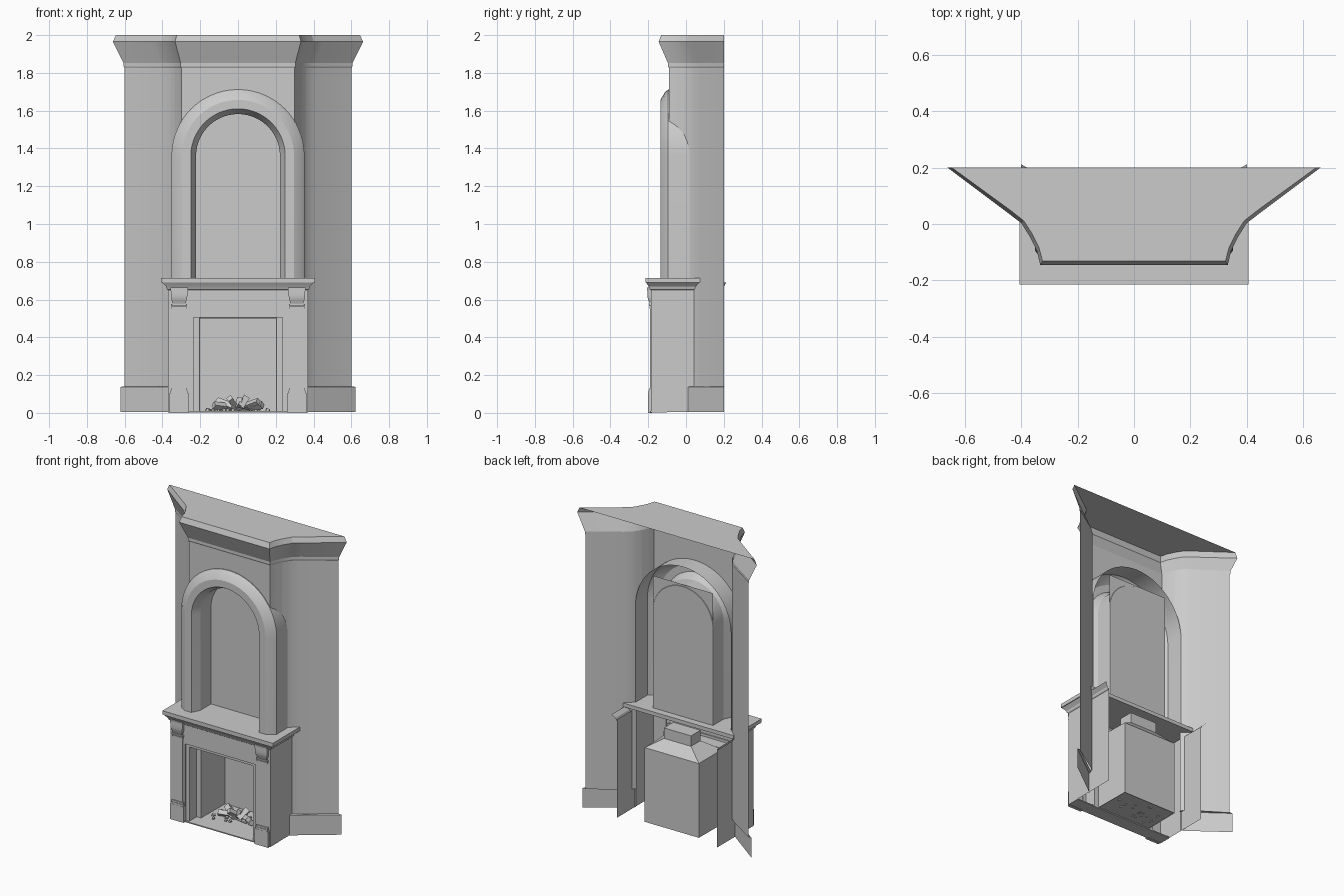
import bpy, math, random
from mathutils import Vector

if "Cube" in bpy.data.objects:
    bpy.data.objects.remove(bpy.data.objects["Cube"])

random.seed(4)


def make(name, verts, faces):
    me = bpy.data.meshes.new(name)
    me.from_pydata([tuple(v) for v in verts], [], faces)
    me.update()
    ob = bpy.data.objects.new(name, me)
    bpy.context.collection.objects.link(ob)
    return ob


def loft(name, rings, closed=False, caps=()):
    """Skin a list of equally long point rings; caps lists ring indices to fill."""
    n = len(rings[0])
    verts = [p for r in rings for p in r]
    faces = []
    for i in range(len(rings) - 1):
        for j in range(n if closed else n - 1):
            k = (j + 1) % n
            faces.append((i * n + j, i * n + k, (i + 1) * n + k, (i + 1) * n + j))
    for c in caps:
        c %= len(rings)
        faces.append(tuple(range(c * n, (c + 1) * n)))
    return make(name, verts, faces)


def box(name, x0, x1, y0, y1, z0, z1):
    rings = [[(x0, y0, z), (x1, y0, z), (x1, y1, z), (x0, y1, z)] for z in (z0, z1)]
    return loft(name, rings, True, (0, 1))


# Half plans (right side, front to back) of the breast wall and the cornice edge
WALL = [(.30, -.09), (.312, -.055), (.333, -.01), (.363, .035), (.405, .072), (.60, .20)]
EDGE = [(.333, -.145), (.345, -.095), (.37, -.045), (.40, .003), (.45, .041), (.662, .20)]
ARCH_Z, ARCH_R = 1.36, .352


def plan(t, z):
    half = [(a[0] + (b[0] - a[0]) * t, a[1] + (b[1] - a[1]) * t, z) for a, b in zip(WALL, EDGE)]
    return [(-x, y, z) for x, y, z in reversed(half)] + half


def wall_y(x):
    x = abs(x)
    if x <= WALL[0][0]:
        return WALL[0][1]
    for (xa, ya), (xb, yb) in zip(WALL, WALL[1:]):
        if x <= xb + 1e-6:
            return ya + (yb - ya) * (x - xa) / (xb - xa)


# Breast wall above the arch, cut along the arch curve
xs = [ARCH_R * math.cos(math.pi * i / 28) for i in range(29)]
xs = sorted(xs + [s * p[0] for p in WALL[:3] for s in (-1, 1)])
low = [(x, wall_y(x), ARCH_Z + math.sqrt(max(0, ARCH_R ** 2 - x * x))) for x in xs]
loft("breast_wall_upper", [low, [(x, y, 1.84) for x, y, z in low]])

# Splayed side walls and their skirting boards
for s, side in ((-1, "left"), (1, "right")):
    ps = [(s * x, wall_y(x)) for x in (ARCH_R, .363, .405, .60)]
    loft("breast_wall_" + side, [[(x, y, z) for x, y in ps] for z in (.135, ARCH_Z, 1.84)])
    outer = [(s * .365, .008), (s * .622, .20)]
    inner = [(s * .352, .018), (s * .60, .20)]
    loft("skirting_" + side, [[(x, y, z) for x, y in p]
                              for p, z in ((outer, .005), (outer, .138), (inner, .14))])

# Cornice with bead, cove and cap
loft("cornice", [plan(t, z) for t, z in
     ((0, 1.825), (.1, 1.835), (.1, 1.852), (1, 1.965), (.75, 2.0))], caps=(-1,))


# Arched niche surround, its back panel and the spandrel plate behind it
def arch(r, y):
    arc = [(-r * math.cos(math.pi * i / 28), y, ARCH_Z + r * math.sin(math.pi * i / 28))
           for i in range(29)]
    return [(-r, y, .705)] + arc + [(r, y, .705)]


loft("niche_surround", [arch(r, y) for r, y in
     ((ARCH_R, .03), (ARCH_R, -.095), (.335, -.113), (.297, -.135), (.25, -.135),
      (.222, -.08), (.222, .03))])
loft("niche_panel", [arch(.224, .03), arch(.222, .033)], caps=(1,))
arc = arch(.222, .03)[1:-1]
loft("niche_spandrel", [arc, [(x, y, ARCH_Z + .235) for x, y, z in arc]])

# Mantel shelf and moulding below
box("mantel_shelf", -.407, .407, -.215, .08, .69, .715)


def tray(w, yf, z, yb=.2):
    return [(-w, yb, z), (-w, yf, z), (w, yf, z), (w, yb, z)]


loft("mantel_moulding", [tray(.37, -.186, .65), tray(.376, -.192, .655),
                         tray(.38, -.197, .668), tray(.402, -.212, .69, .213)])


# Fireplace front, opening trim, jambs, inner facing and firebox
def hoop(w, h, y):
    return [(-w, y, 0.005), (-w, y, h), (w, y, h), (w, y, 0.005)]


loft("fireplace_front", [hoop(.37, .66, -.185), hoop(.26, .522, -.185), hoop(.26, .522, -.178),
                         hoop(.235, .505, -.178), hoop(.235, .505, -.10), hoop(.203, .503, -.10),
                         hoop(.2, .5, .15)], caps=(-1,))
for s, side in ((-1, "left"), (1, "right")):
    x = s * .37
    loft("fireplace_side_" + side, [[(x, -.185, z), (x, .2, z)] for z in (0.005, .66)])
box("hearth_floor", -.37, .37, -.19, -.10, 0.003, .01)
loft("firebox_floor", [[(-.203, -.10, .01), (.203, -.10, .01)], [(-.2, .15, .01), (.2, .15, .01)]])


# Smoke hood and flue stub behind the front
def rect(w, y0, y1, z):
    return [(-w, y0, z), (w, y0, z), (w, y1, z), (-w, y1, z)]


loft("smoke_hood", [rect(.2, -.1, .15, .5), rect(.1, -.01, .09, .565), rect(.1, -.01, .09, .635)],
     True, (-1,))

# Pilasters: plinth, shaft, stepped foot and scrolled corbel
for s, side in ((-1, "left"), (1, "right")):
    cx = s * .312

    def block(part, hw, yf, z0, z1):
        box(f"{part}_{side}", cx - hw, cx + hw, yf, -.18, z0, z1)

    block("plinth", .05, -.2, 0, .105)
    block("plinth_bead", .045, -.199, .105, .118)
    block("plinth_cap", .042, -.196, .118, .13)
    block("pilaster_shaft", .037, -.19, .13, .555)
    block("corbel_foot", .04, -.194, .553, .562)
    block("corbel_bead", .042, -.197, .567, .577)
    block("corbel_top", .046, -.206, .645, .665)
    prof = [(.036, -.192, .577), (.036, -.195, .588), (.041, -.201, .6),
            (.044, -.205, .62), (.044, -.204, .645)]
    loft("corbel_" + side, [[(cx - w, y, z), (cx + w, y, z), (cx + w, -.18, z), (cx - w, -.18, z)]
                            for w, y, z in prof], True, (0, -1))


# Jumbled firewood and scattered embers
def stick(name, a, b, r, n):
    a, b = Vector(a), Vector(b)
    q = (b - a).to_track_quat('Z', 'Y')
    rings = [[c + q @ Vector((r * math.cos(2 * math.pi * k / n), r * math.sin(2 * math.pi * k / n), 0))
              for k in range(n)] for c in (a, b)]
    loft(name, rings, True, (0, 1))


for i in range(7):
    a = math.pi * (i + .5) / 7 + random.uniform(-.15, .15)
    sy = random.uniform(-.06, .06)
    stick(f"log_{i}", (.03 * math.cos(a), .01 - sy * .4, .028),
          (.13 * math.cos(a), .01 + sy, .035 + .045 * math.sin(a)), random.uniform(.018, .026), 4)
for i in range(8):
    x, y, a = random.uniform(-.14, .14), random.uniform(-.06, .08), random.uniform(0, 6.28)
    dx, dy = .04 * math.cos(a), .04 * math.sin(a)
    stick(f"twig_{i}", (x - dx, y - dy, .015), (x + dx, y + dy, random.uniform(.02, .05)), .005, 4)
for i in range(14):
    x, y = random.uniform(-.17, .17), random.uniform(-.08, .1)
    stick(f"ember_{i}", (x, y, .008), (x + .006, y, .022), random.uniform(.007, .012), 5)

# Smooth the curved surfaces, keep edges sharp
bpy.ops.object.select_all(action='SELECT')
bpy.context.view_layer.objects.active = bpy.data.objects["cornice"]
bpy.ops.object.shade_smooth_by_angle(angle=math.radians(18))
